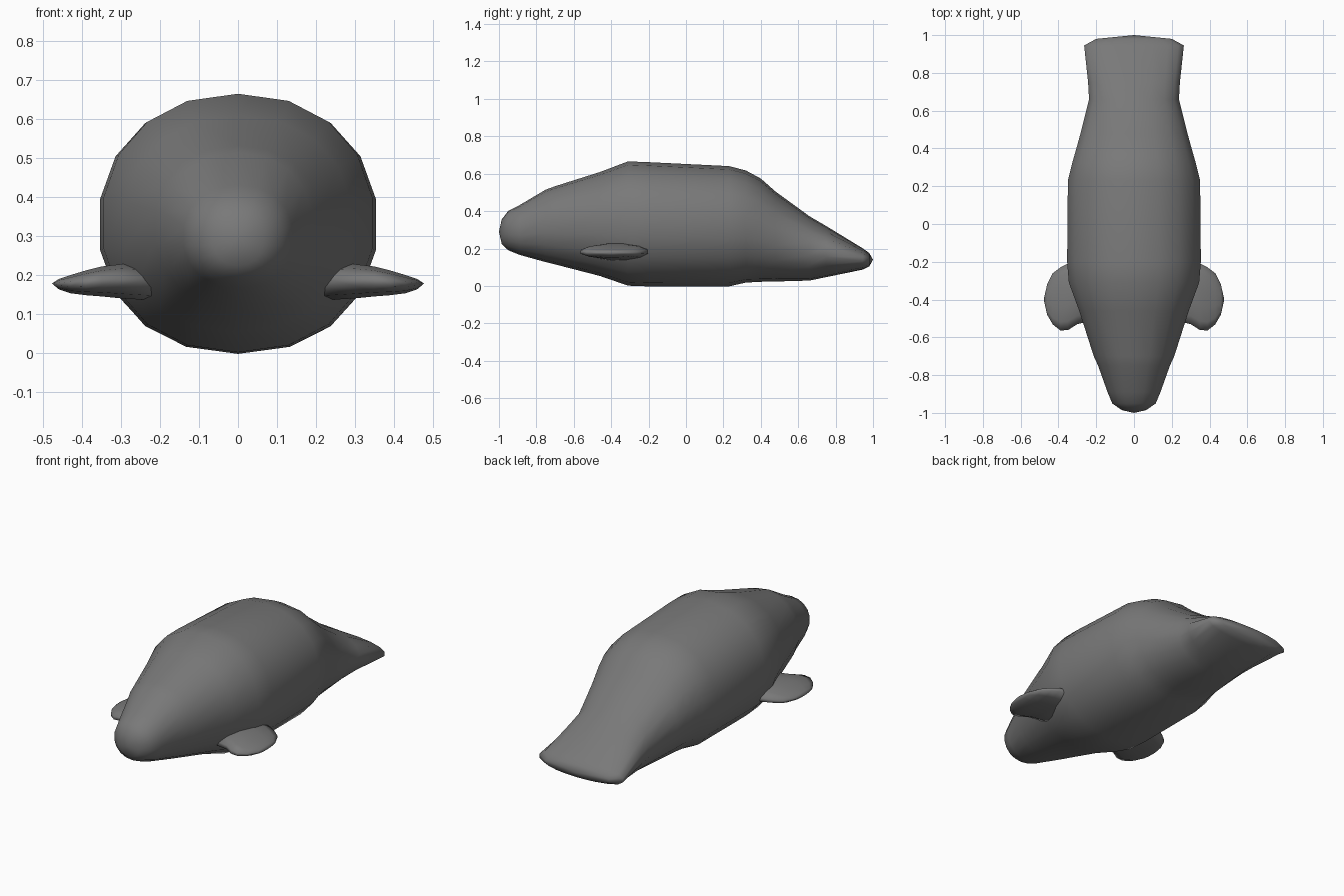
import bpy, bmesh, math

if "Cube" in bpy.data.objects:
    bpy.data.objects.remove(bpy.data.objects["Cube"])

grey = bpy.data.materials.new("grey_skin")
grey.diffuse_color = (0.19, 0.19, 0.19, 1)
grey.use_nodes = True
grey.node_tree.nodes["Principled BSDF"].inputs["Base Color"].default_value = grey.diffuse_color


def loft(name, rings, start, end):
    """Skin a list of rings and close both ends on a pole point."""
    bm = bmesh.new()
    loops = [[bm.verts.new(p) for p in ring] for ring in rings]
    n = len(loops[0])
    for a, b in zip(loops, loops[1:]):
        for i in range(n):
            j = (i + 1) % n
            bm.faces.new((a[i], a[j], b[j], b[i]))
    for loop, pole in ((loops[0], start), (loops[-1], end)):
        v = bm.verts.new(pole)
        for i in range(n):
            bm.faces.new((loop[i], v, loop[(i + 1) % n]))
    bmesh.ops.recalc_face_normals(bm, faces=bm.faces)
    for f in bm.faces:
        f.smooth = True
    me = bpy.data.meshes.new(name)
    bm.to_mesh(me)
    bm.free()
    me.materials.append(grey)
    ob = bpy.data.objects.new(name, me)
    bpy.context.collection.objects.link(ob)
    return ob


def oval(n, power):
    """Unit superellipse points."""
    pts = []
    for i in range(n):
        a = 2 * math.pi * (i + 0.5) / n
        c, s = math.cos(a), math.sin(a)
        pts.append((math.copysign(abs(c) ** power, c), math.copysign(abs(s) ** power, s)))
    m = max(p[0] for p in pts)
    return [(x / m, z / m) for x, z in pts]


# Body from snout to tail paddle: y, half width, bottom, top
sections = [
    (-0.985, 0.065, 0.225, 0.355),
    (-0.95, 0.115, 0.192, 0.40),
    (-0.89, 0.14, 0.168, 0.43),
    (-0.75, 0.19, 0.13, 0.512),
    (-0.70, 0.213, 0.118, 0.53),
    (-0.46, 0.29, 0.057, 0.605),
    (-0.31, 0.345, 0.006, 0.661),
    (-0.20, 0.354, 0.002, 0.657),
    (0.23, 0.35, 0.002, 0.636),
    (0.32, 0.328, 0.022, 0.613),
    (0.40, 0.305, 0.026, 0.57),
    (0.48, 0.283, 0.027, 0.50),
    (0.66, 0.238, 0.031, 0.37),
    (0.75, 0.243, 0.049, 0.318),
    (0.945, 0.264, 0.088, 0.20),
    (0.98, 0.20, 0.105, 0.175),
]
rings = []
for y, w, lo, hi in sections:
    c, h = (lo + hi) / 2, (hi - lo) / 2
    rings.append([(px * w, y, c + pz * h) for px, pz in oval(18, 0.92)])
loft("body", rings, (0, -1.0, 0.29), (0, 1.0, 0.14))

# Front flippers: x, y front, y back, bottom, top
stations = [
    (0.22, -0.51, -0.20, 0.135, 0.225),
    (0.30, -0.53, -0.20, 0.14, 0.228),
    (0.35, -0.562, -0.21, 0.145, 0.222),
    (0.39, -0.563, -0.23, 0.148, 0.212),
    (0.43, -0.532, -0.26, 0.153, 0.20),
    (0.46, -0.48, -0.32, 0.163, 0.19),
]
for side, label in ((1, "right"), (-1, "left")):
    rings = []
    for x, y0, y1, lo, hi in stations:
        cy, hy, cz, hz = (y0 + y1) / 2, (y1 - y0) / 2, (lo + hi) / 2, (hi - lo) / 2
        rings.append([(side * x, cy + py * hy, cz + pz * hz) for py, pz in oval(12, 1.0)])
    loft(label + "_flipper", rings, (side * 0.2, -0.36, 0.18), (side * 0.478, -0.40, 0.178))
